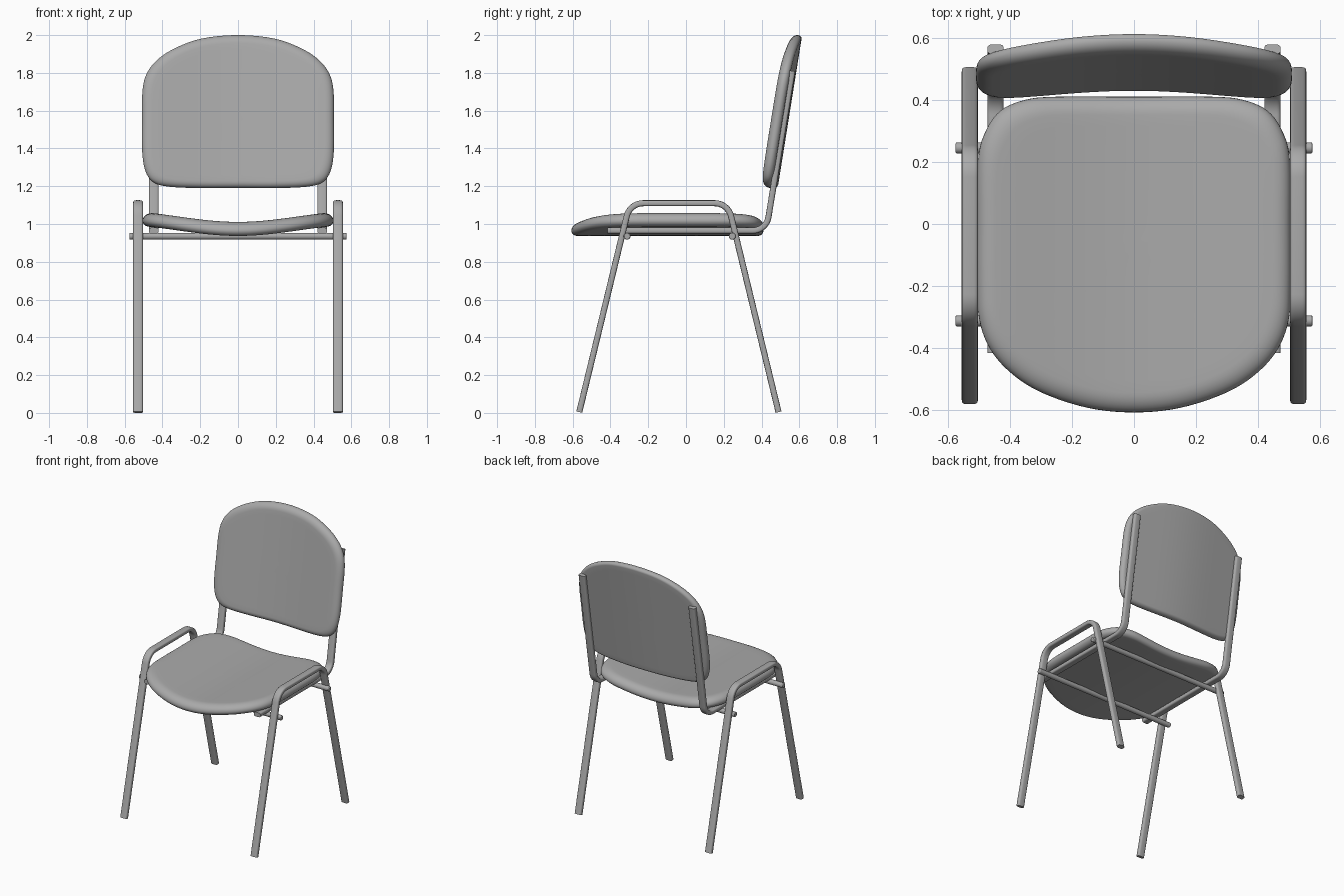
import bpy, bmesh, math
from mathutils import Vector

if "Cube" in bpy.data.objects:
    bpy.data.objects.remove(bpy.data.objects["Cube"])

grey = bpy.data.materials.new("dark_grey")
grey.diffuse_color = (0.4, 0.4, 0.4, 1)
grey.use_nodes = True
grey.node_tree.nodes["Principled BSDF"].inputs["Base Color"].default_value = grey.diffuse_color


def finish(bm, name):
    bmesh.ops.recalc_face_normals(bm, faces=bm.faces)
    me = bpy.data.meshes.new(name)
    bm.to_mesh(me)
    bm.free()
    me.materials.append(grey)
    ob = bpy.data.objects.new(name, me)
    bpy.context.collection.objects.link(ob)
    bpy.ops.object.select_all(action='DESELECT')
    ob.select_set(True)
    bpy.context.view_layer.objects.active = ob
    bpy.ops.object.shade_smooth_by_angle(angle=math.radians(40))
    return ob


def bridge(bm, a, b):
    n = len(a)
    for i in range(n):
        j = (i + 1) % n
        bm.faces.new((a[i], a[j], b[j], b[i]))


def fillet(points, radius, steps=10):
    """Round the inner corners of a 2D path."""
    pts = [Vector(p) for p in points]
    out = [pts[0]]
    for p, c, q in zip(pts, pts[1:], pts[2:]):
        u, v = (p - c).normalized(), (q - c).normalized()
        half = u.angle(v) / 2
        centre = c + (u + v).normalized() * radius / math.sin(half)
        d = radius / math.tan(half)
        a, b = c + u * d - centre, c + v * d - centre
        sweep = a.angle(b)
        for k in range(steps + 1):
            t = k / steps
            out.append(centre + (a * math.sin((1 - t) * sweep) + b * math.sin(t * sweep)) / math.sin(sweep))
    return out + [pts[-1]]


def oval_tube(name, x, path, hw=0.026, ht=0.016, n=24, power=0.55):
    """Sweep an oval section along a path in the YZ plane."""
    bm = bmesh.new()
    rings = []
    for i, p in enumerate(path):
        t0 = (path[i] - path[max(i - 1, 0)]).normalized()
        t1 = (path[min(i + 1, len(path) - 1)] - p).normalized()
        t = (t0 + t1).normalized()
        nrm = Vector((-t.y, t.x))
        ring = []
        for k in range(n):
            c, s = math.cos(math.tau * k / n), math.sin(math.tau * k / n)
            c = math.copysign(abs(c) ** power, c)
            s = math.copysign(abs(s) ** power, s)
            q = p + nrm * s * ht
            ring.append(bm.verts.new((x + c * hw, q.x, q.y)))
        rings.append(ring)
    for a, b in zip(rings, rings[1:]):
        bridge(bm, a, b)
    bm.faces.new(rings[0])
    bm.faces.new(rings[-1])
    return finish(bm, name)


def smooth_outline(half, sub=5):
    """Mirror a half outline in x and run a smooth closed curve through it."""
    pts = [Vector(p) for p in half]
    pts += [Vector((-p.x, p.y)) for p in pts[-2:0:-1]]
    n, out = len(pts), []
    for i in range(n):
        a, b, c, d = (pts[(i + k) % n] for k in (-1, 0, 1, 2))
        for k in range(sub):
            t = k / sub
            out.append(0.5 * (2 * b + (c - a) * t + (2 * a - 5 * b + 4 * c - d) * t * t
                              + (3 * b - a - 3 * c + d) * t ** 3))
    return out


def cushion(name, half, centre, up, down, place):
    """Padded panel from an outline; up/down = (height, edge inset)."""
    outline, c = smooth_outline(half), Vector(centre)
    profile = []
    for (h, inset), sign in ((up, 1), (down, -1)):
        side = [(1 - inset * (1 - math.cos(a)), sign * h * math.sin(a))
                for a in (math.pi / 2 * k / 7 for k in range(8))]
        side += [((1 - inset) * k / 12, sign * h) for k in range(11, 0, -1)]
        profile.append(side)
    rows = profile[0][::-1] + profile[1][1:]
    bm = bmesh.new()
    rings = []
    for s, h in rows:
        rings.append([bm.verts.new(place(*(c + (p - c) * s), h)) for p in outline])
    for a, b in zip(rings, rings[1:]):
        bridge(bm, a, b)
    for ring, h in ((rings[0], up[0]), (rings[-1], -down[0])):
        tip = bm.verts.new(place(c.x, c.y, h))
        for i in range(len(ring)):
            bm.faces.new((ring[i], ring[(i + 1) % len(ring)], tip))
    return finish(bm, name)


def wave(x):
    u = min(abs(x) / 0.5, 1)
    return 0.25 * (1 + math.cos(math.pi * u)) + 0.5 * (1 - u * u)


# Seat: saddle-shaped pad with a bowed front edge
cushion("seat",
        [(0, 0.41), (0.25, 0.41), (0.35, 0.40), (0.43, 0.365), (0.48, 0.295), (0.503, 0.2),
         (0.505, 0), (0.505, -0.2), (0.498, -0.31), (0.465, -0.4), (0.4, -0.477),
         (0.3, -0.542), (0.15, -0.592), (0, -0.607)],
        (0, -0.08), (0.046, 0.12), (0.028, 0.06),
        lambda x, y, h: (x, y, 1.017 + h - 0.052 * wave(x)))

# Backrest: tilted panel bowed towards the rear in the middle
cushion("backrest",
        [(0, 1.19), (0.2, 1.19), (0.37, 1.198), (0.45, 1.223), (0.49, 1.28), (0.507, 1.38),
         (0.508, 1.55), (0.506, 1.7), (0.486, 1.79), (0.432, 1.865), (0.335, 1.93),
         (0.19, 1.982), (0, 2.0)],
        (0, 1.58), (0.036, 0.10), (0.026, 0.05),
        lambda x, z, h: (x, 0.427 + 0.16 * (z - 1.2) + 0.034 * wave(x) - h, z))

# Bent tubes on each side
leg_path = fillet([(-0.565, 0.004), (-0.297, 1.11), (0.222, 1.11), (0.49, 0.004)], 0.09)
support_path = fillet([(-0.415, 0.965), (0.425, 0.965), (0.563, 1.81)], 0.085)
for side, sx in (("left", -1), ("right", 1)):
    oval_tube(side + "_leg_frame", sx * 0.529, leg_path)
    oval_tube(side + "_back_support", sx * 0.446, support_path)

# Round crossbars under the seat
for name, y in (("front_crossbar", -0.312), ("rear_crossbar", 0.245)):
    bpy.ops.mesh.primitive_cylinder_add(vertices=24, radius=0.018, depth=1.15,
                                        location=(0, y, 0.935), rotation=(0, math.pi / 2, 0))
    bar = bpy.context.object
    bar.name = name
    bar.data.materials.append(grey)
    bevel = bar.modifiers.new("rounded_ends", 'BEVEL')
    bevel.width = 0.005
    bevel.segments = 2
    bpy.ops.object.shade_smooth_by_angle(angle=math.radians(40))
